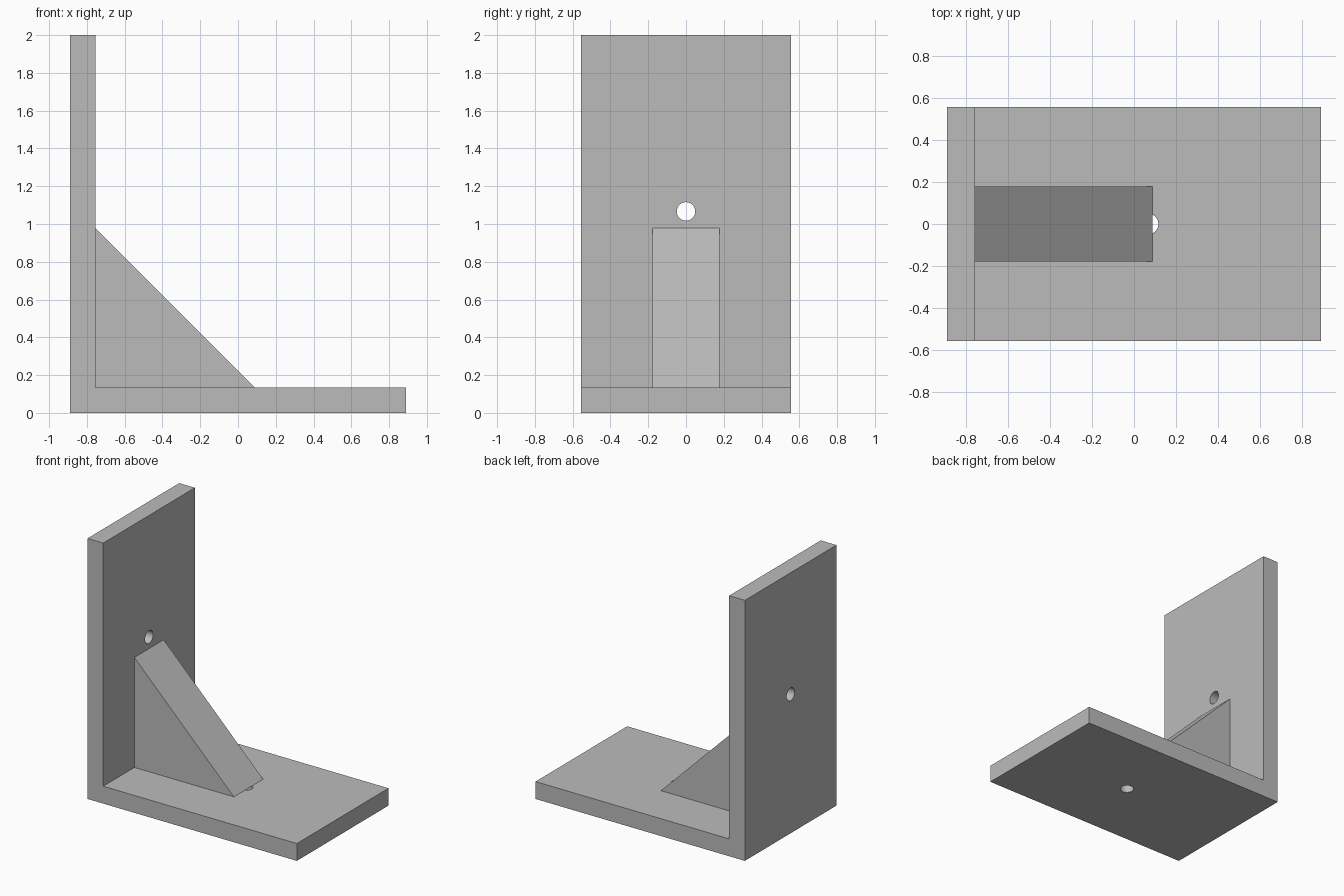
import bpy
import bmesh
from math import radians
from mathutils import Matrix

if "Cube" in bpy.data.objects:
    bpy.data.objects.remove(bpy.data.objects["Cube"], do_unlink=True)

U = 2 / 90                      # one design unit
LENGTH, DEPTH, HEIGHT, THICK = 80 * U, 50 * U, 90 * U, 6 * U
LEFT = -LENGTH / 2
INNER = LEFT + THICK            # inner face of the upright plate
RIB, RIB_WIDTH = 38 * U, 16 * U
HOLE_RADIUS = 2.2 * U

grey = bpy.data.materials.new("plain_grey")
grey.use_nodes = True
colour = (0.5, 0.5, 0.5, 1)
grey.diffuse_color = colour
grey.node_tree.nodes["Principled BSDF"].inputs["Base Color"].default_value = colour


def add_object(name, bm):
    bmesh.ops.recalc_face_normals(bm, faces=bm.faces)
    mesh = bpy.data.meshes.new(name)
    bm.to_mesh(mesh)
    bm.free()
    mesh.materials.append(grey)
    obj = bpy.data.objects.new(name, mesh)
    bpy.context.collection.objects.link(obj)
    return obj


def extrude_profile(name, points, width):
    """Extrude an x-z outline symmetrically along y."""
    bm = bmesh.new()
    face = bm.faces.new([bm.verts.new((x, -width / 2, z)) for x, z in points])
    result = bmesh.ops.extrude_face_region(bm, geom=[face])
    verts = [v for v in result["geom"] if isinstance(v, bmesh.types.BMVert)]
    bmesh.ops.translate(bm, verts=verts, vec=(0, width, 0))
    return add_object(name, bm)


def drill(target, name, location, rotation):
    """Cut a round through hole."""
    bm = bmesh.new()
    bmesh.ops.create_cone(bm, cap_ends=True, segments=48, radius1=HOLE_RADIUS,
                          radius2=HOLE_RADIUS, depth=THICK * 2,
                          matrix=Matrix.Translation(location) @ rotation)
    cutter = add_object(name, bm)
    cutter.hide_render = True
    cut = target.modifiers.new(name, "BOOLEAN")
    cut.operation = "DIFFERENCE"
    cut.solver = "EXACT"
    cut.object = cutter
    bpy.context.view_layer.objects.active = target
    bpy.ops.object.modifier_apply(modifier=cut.name)
    bpy.data.objects.remove(cutter, do_unlink=True)


# L-shaped body: base plate and upright plate
body = extrude_profile("bracket_body", [
    (LEFT, 0), (-LEFT, 0), (-LEFT, THICK),
    (INNER, THICK), (INNER, HEIGHT), (LEFT, HEIGHT)], DEPTH)

# Screw holes through each plate
drill(body, "base_hole", (3 * U, 0, THICK / 2), Matrix.Identity(4))
drill(body, "upright_hole", (LEFT + THICK / 2, 0, 48 * U),
      Matrix.Rotation(radians(90), 4, "Y"))

# Triangular stiffening rib
rib = extrude_profile("stiffening_rib", [
    (INNER, THICK), (INNER + RIB, THICK), (INNER, THICK + RIB)], RIB_WIDTH)

# Smooth hole walls, sharp plate edges
bpy.ops.object.select_all(action="DESELECT")
body.select_set(True)
bpy.context.view_layer.objects.active = body
bpy.ops.object.shade_smooth_by_angle(angle=radians(30))
